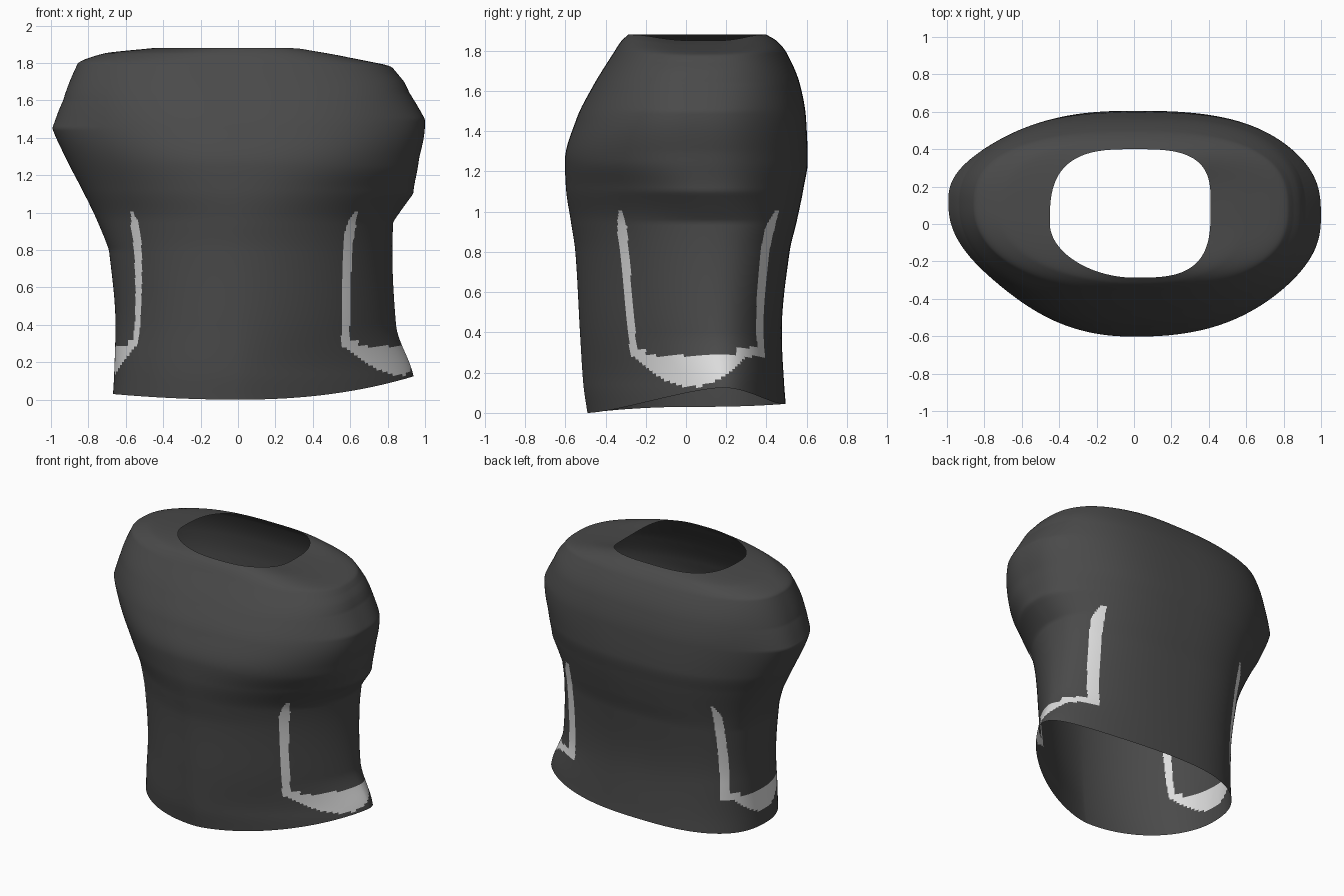
import bpy, math

if "Cube" in bpy.data.objects:
    bpy.data.objects.remove(bpy.data.objects["Cube"])

# Cross-sections of the garment:
# z, left x, right x, front y, back y, y of left tip, y of right tip,
# roundness of quadrants: front right, front left, back right, back left
LEVELS = [
    (0.00, -.670, .960, -.490, .500, .02, .18, 1.45, 2.0, 2.0, 2.5),
    (0.14, -.662, .935, -.510, .488, .03, .18, 1.45, 2.0, 2.0, 2.5),
    (0.40, -.655, .845, -.527, .476, .05, .15, 1.62, 1.95, 2.2, 2.6),
    (0.80, -.690, .825, -.550, .515, .06, .13, 1.78, 1.9, 2.4, 2.6),
    (0.95, -.715, .830, -.572, .550, .08, .12, 1.85, 1.9, 2.5, 2.5),
    (1.12, -.760, .850, -.597, .585, .10, .08, 2.10, 2.05, 2.7, 2.5),
    (1.25, -.800, .880, -.602, .605, .12, .05, 2.35, 2.2, 2.8, 2.5),
    (1.46, -.855, .915, -.545, .597, .12, .04, 2.50, 2.35, 2.9, 2.5),
    (1.62, -.875, .900, -.465, .570, .11, .05, 2.50, 2.35, 2.8, 2.5),
    (1.79, -.860, .825, -.360, .500, .10, .08, 2.40, 2.2, 2.6, 2.5),
    (1.85, -.720, .600, -.320, .450, .05, .10, 2.70, 2.0, 2.8, 2.7),
    (1.88, -.450, .410, -.287, .400, .00, .10, 3.20, 1.9, 3.2, 3.0),
]
# Closed-over arm stubs: height, distance beyond the body
STUB_LEFT = [(.8, 0), (.95, .035), (1.25, .10), (1.45, .14), (1.6, .06), (1.79, 0)]
STUB_RIGHT = [(.95, 0), (1.1, .09), (1.3, .08), (1.5, .085), (1.64, .02), (1.75, 0)]
COLS, ROWS, TOP = 540, 150, 1.88


def stub(points, z):
    for (z0, d0), (z1, d1) in zip(points, points[1:]):
        if z0 <= z <= z1:
            return d0 + (d1 - d0) * (z - z0) / (z1 - z0)
    return 0


def slope(i, k):
    """Monotone tangent of column k at level i, so curves do not overshoot."""
    if i == 0 or i == len(LEVELS) - 1:
        a, b = (0, 1) if i == 0 else (i - 1, i)
        return (LEVELS[b][k] - LEVELS[a][k]) / (LEVELS[b][0] - LEVELS[a][0])
    d0 = (LEVELS[i][k] - LEVELS[i-1][k]) / (LEVELS[i][0] - LEVELS[i-1][0])
    d1 = (LEVELS[i+1][k] - LEVELS[i][k]) / (LEVELS[i+1][0] - LEVELS[i][0])
    return 0 if d0 * d1 <= 0 else 2 * d0 * d1 / (d0 + d1)


def section(z):
    i = next(n for n in range(len(LEVELS) - 1) if z <= LEVELS[n + 1][0])
    h = LEVELS[i+1][0] - LEVELS[i][0]
    t = (z - LEVELS[i][0]) / h
    out = []
    for k in range(1, 11):
        a, b = LEVELS[i][k], LEVELS[i+1][k]
        out.append(a * (2*t**3 - 3*t*t + 1) + b * (3*t*t - 2*t**3)
                   + h * slope(i, k) * (t**3 - 2*t*t + t)
                   + h * slope(i+1, k) * (t**3 - t*t))
    return out


def outline(z, angle):
    """Point on a section; angle 0 is the front, 90 degrees the right."""
    z = min(max(z, 0), TOP)
    xl, xr, yf, yb, yl, yr, fr, fl, br, bl = section(z)
    s, c = math.sin(angle), math.cos(angle)
    right, front = s >= 0, c >= 0
    n = (fr if right else fl) if front else (br if right else bl)
    tip_x, tip_y = (xr, yr) if right else (xl, yl)
    end_y = yf if front else yb
    x = tip_x * abs(s) ** (2 / n)
    x += (stub(STUB_RIGHT, z) if right else -stub(STUB_LEFT, z)) * abs(s)**7
    return x, tip_y + (end_y - tip_y) * abs(c) ** (2 / n)


def hem(angle):
    """Height of the lower edge, raised at the right side."""
    s, c = math.sin(angle), math.cos(angle)
    return .125 * max(s, 0)**3 + .03 * max(-s, 0)**2 + .045 * max(-c, 0)**2


def is_trim(p):
    """U-shaped light piping under each arm."""
    x, y, z = p
    if z > 1.0:
        return False
    f = (z - .32) / .68
    taper = max(0, z - .93) * .25
    if z > .28 and y < 0:                                  # front uprights
        if -.28 - .07 * f + taper < y < -.245 - .055 * f - taper:
            return True
    lo, hi = (.625, .70) if x > 0 else (.525, .575)
    if z > .28 and y > .25 and lo < abs(x):                # back uprights
        return abs(x) < hi - 2 * taper or z < .325
    w = .31 if y < .03 else .29                            # curved pocket
    top = .32 if y < -.2 or y > .26 else .285
    return -.28 < y < .36 and .13 + .175 * ((y - .03) / w)**2 < z < top


def material(name, v):
    m = bpy.data.materials.new(name)
    m.diffuse_color = (v, v, v, 1)
    m.use_nodes = True
    m.node_tree.nodes["Principled BSDF"].inputs["Base Color"].default_value = m.diffuse_color
    return m


# Loft the open fabric shell, with rows closer together at the shoulders
verts, faces = [], []
for r in range(ROWS + 1):
    base = TOP * (1 - (1 - r / ROWS) ** 1.5)
    for j in range(COLS):
        a = 2 * math.pi * j / COLS
        z = base + hem(a) * max(0, 1 - base / .5)
        x, y = outline(z, a)
        dip = .03 * max(math.sin(a), 0)**6 * max(0, (base - 1.7) / .18)
        verts.append((x, y, z - dip))
for r in range(ROWS):
    for j in range(COLS):
        k = (j + 1) % COLS
        faces.append((r*COLS + j, r*COLS + k, (r+1)*COLS + k, (r+1)*COLS + j))

mesh = bpy.data.meshes.new("vest")
mesh.from_pydata(verts, [], faces)
mesh.materials.append(material("charcoal fabric", .068))
mesh.materials.append(material("light grey trim", .72))
for poly in mesh.polygons:
    poly.use_smooth = True
    poly.material_index = int(is_trim(poly.center))
vest = bpy.data.objects.new("vest", mesh)
bpy.context.collection.objects.link(vest)
